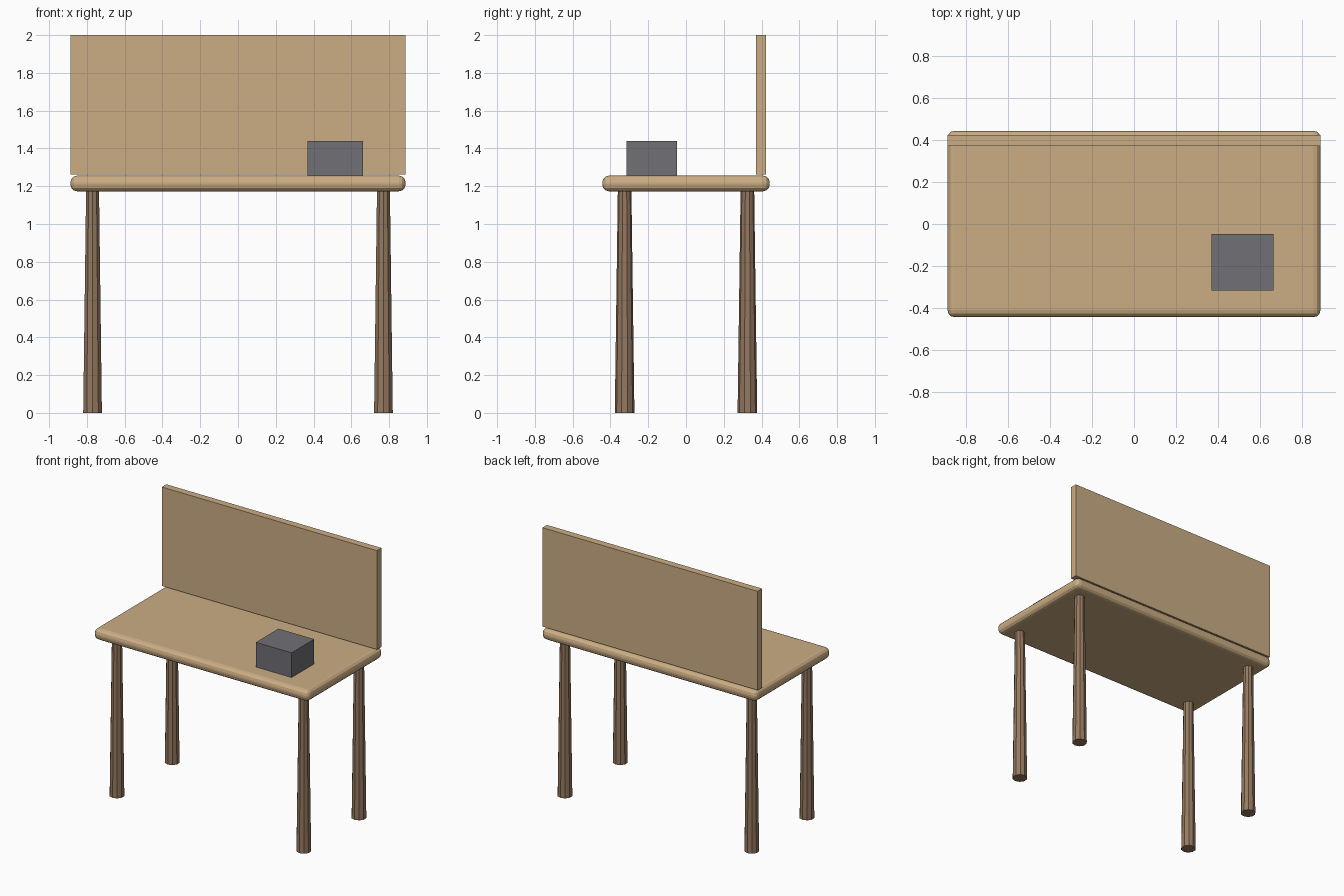
import bpy
import math

cube = bpy.data.objects.get("Cube")
if cube:
    bpy.data.objects.remove(cube, do_unlink=True)


def make_material(name, color):
    mat = bpy.data.materials.new(name)
    mat.use_nodes = True
    mat.diffuse_color = (*color, 1)
    mat.node_tree.nodes["Principled BSDF"].inputs["Base Color"].default_value = (*color, 1)
    return mat


light_wood = make_material("light wood", (0.60, 0.42, 0.23))
dark_wood = make_material("dark wood", (0.30, 0.19, 0.115))
grey = make_material("dark grey", (0.16, 0.16, 0.18))


def box(name, low, high, mat):
    center = [(a + b) / 2 for a, b in zip(low, high)]
    bpy.ops.mesh.primitive_cube_add(size=1, location=center)
    obj = bpy.context.object
    obj.name = name
    obj.scale = [b - a for a, b in zip(low, high)]
    bpy.ops.object.transform_apply(location=False, rotation=False, scale=True)
    obj.data.materials.append(mat)
    return obj


# Table top with rounded edges
top = box("table_top", (-0.887, -0.443, 1.173), (0.887, 0.443, 1.256), light_wood)
bevel = top.modifiers.new("rounded edges", "BEVEL")
bevel.width = 0.035
bevel.segments = 3

# Upright back panel, just clear of the top
box("back_panel", (-0.887, 0.37, 1.263), (0.887, 0.423, 2.0), light_wood)

# Small box on the top
box("desk_box", (0.368, -0.315, 1.256), (0.662, -0.048, 1.44), grey)

# Four tapered legs
for side, x in (("right", -0.77), ("left", 0.77)):
    for end, y in (("front", -0.325), ("back", 0.325)):
        bpy.ops.mesh.primitive_cone_add(vertices=10, radius1=0.052, radius2=0.036,
                                        depth=1.18, location=(x, y, 0.59))
        leg = bpy.context.object
        leg.name = f"{end}_{side}_leg"
        leg.data.materials.append(dark_wood)
